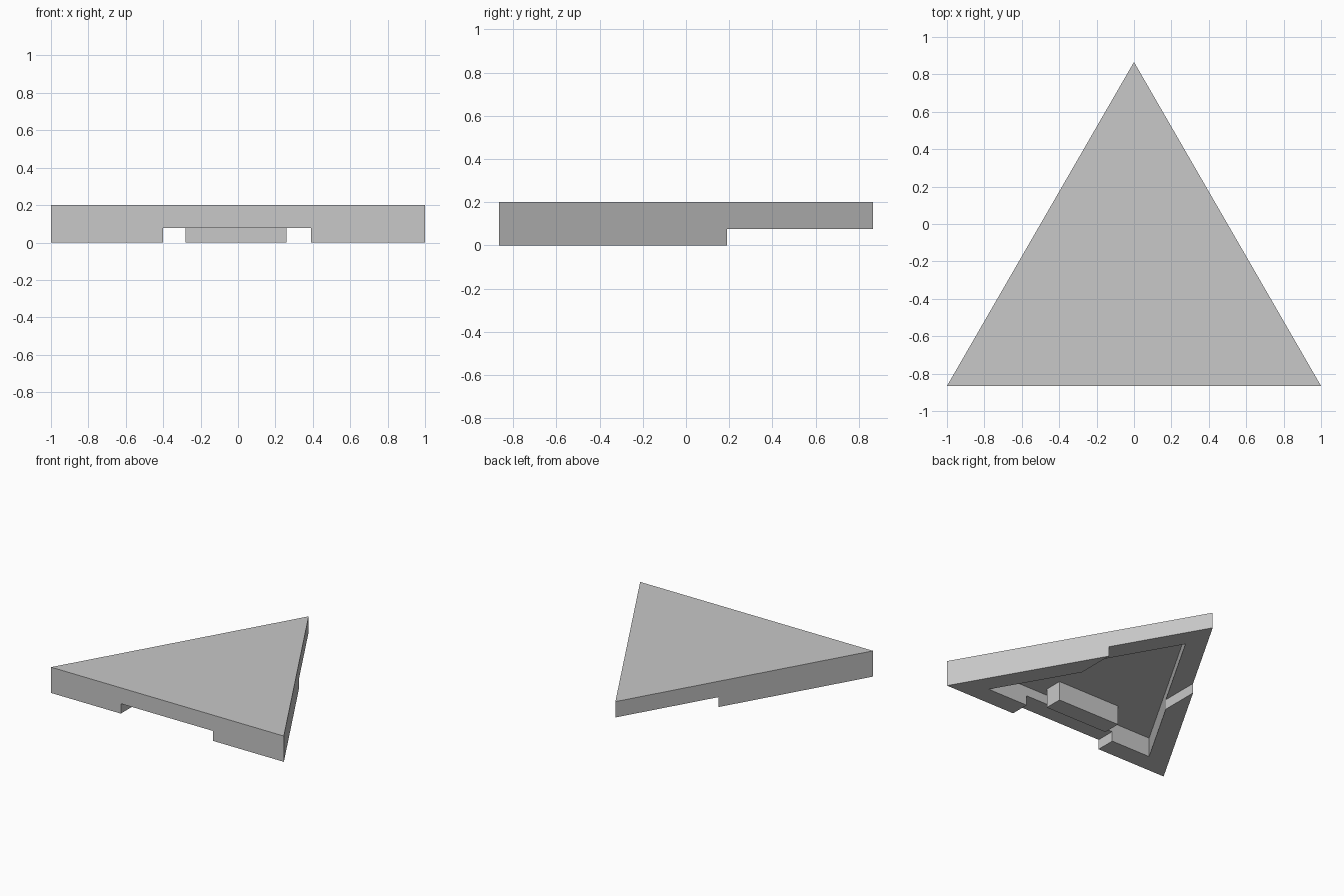
import bpy
import bmesh
from math import sqrt

default = bpy.data.objects.get("Cube")
if default:
    bpy.data.objects.remove(default, do_unlink=True)

HEIGHT = 0.2      # full thickness of the slab
CEILING = 0.15    # top of the underside pocket
SLOT = 0.077      # top of the slot running front to back
RIM = 0.15        # wall thickness around the pocket

grey = bpy.data.materials.new("light_grey")
colour = (0.58, 0.58, 0.58, 1)
grey.diffuse_color = colour
grey.use_nodes = True
grey.node_tree.nodes["Principled BSDF"].inputs["Base Color"].default_value = colour


def prism(name, outline, z0, z1):
    """Extrude a flat outline from z0 to z1."""
    bm = bmesh.new()
    face = bm.faces.new([bm.verts.new((x, y, z0)) for x, y in outline])
    top = bmesh.ops.extrude_face_region(bm, geom=[face])["geom"]
    verts = [v for v in top if isinstance(v, bmesh.types.BMVert)]
    bmesh.ops.translate(bm, verts=verts, vec=(0, 0, z1 - z0))
    bmesh.ops.recalc_face_normals(bm, faces=bm.faces)
    mesh = bpy.data.meshes.new(name)
    bm.to_mesh(mesh)
    bm.free()
    mesh.materials.append(grey)
    obj = bpy.data.objects.new(name, mesh)
    bpy.context.collection.objects.link(obj)
    return obj


def triangle(inset):
    """Equilateral outline with its sides moved inward."""
    half = 1 - inset * sqrt(3)
    front = -sqrt(3) / 2 + inset
    return [(-half, front), (half, front), (0, front + half * sqrt(3))]


def rectangle(x0, x1, y0, y1):
    return [(x0, y0), (x1, y0), (x1, y1), (x0, y1)]


def cut(target, cutter):
    cutter.hide_render = True
    cutter.hide_set(True)
    cutter.display_type = 'WIRE'
    mod = target.modifiers.new(cutter.name, 'BOOLEAN')
    mod.operation = 'DIFFERENCE'
    mod.solver = 'EXACT'
    mod.object = cutter
    bpy.context.view_layer.objects.active = target
    bpy.ops.object.modifier_apply(modifier=mod.name)
    bpy.data.objects.remove(cutter, do_unlink=True)


# Triangular slab, hollowed from below and slotted from front to back
slab = prism("triangular_slab", triangle(0), 0, HEIGHT)
cut(slab, prism("pocket_cutter", triangle(RIM), -0.1, CEILING))
cut(slab, prism("slot_cutter", rectangle(-0.4, 0.39, -1, 1), -0.1, SLOT))

# Bar hanging inside the pocket behind the front rim
prism("inner_bar", rectangle(-0.28, 0.26, -0.65, -0.51), 0, CEILING + 0.01)
